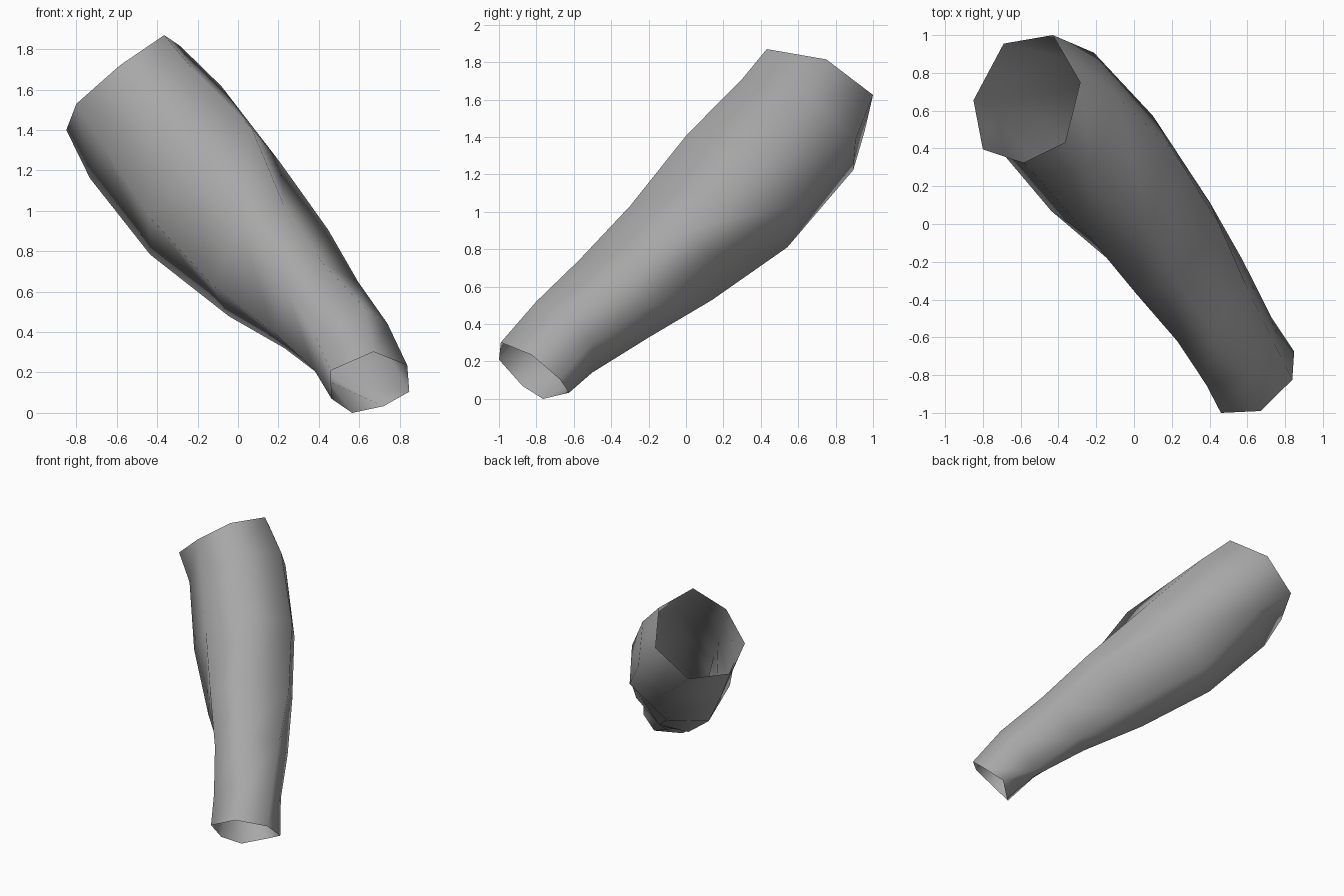
import bpy, bmesh
from mathutils import Vector

# Local frame of the sleeve: ACROSS and UP span a section, ALONG runs wrist to elbow
ALONG = Vector((-0.504, 0.607, 0.616)).normalized()
ACROSS = Vector((0.769, 0.639, 0.0)).normalized()
UP = ACROSS.cross(ALONG)

# Open rims at the two ends, seven corners each
WRIST_RIM = [(.46, -1.0, .21), (.67, -.99, .302), (.838, -.825, .235),
             (.848, -.675, .105), (.72, -.625, .033), (.565, -.765, .0),
             (.463, -.875, .07)]
ELBOW_RIM = [(-.585, .325, 1.72), (-.365, .432, 1.87), (-.285, .75, 1.815),
             (-.43, 1.0, 1.625), (-.69, .955, 1.43), (-.85, .655, 1.40),
             (-.80, .395, 1.53)]

# Sections between them: (distance along, tilt, outline as across/up pairs)
SECTIONS = [
    (-0.48, 0.0, [(-.25, .85), (-.03, 1.035), (.17, .935), (.243, .765),
                  (.08, .553), (-.03, .575), (-.152, .643)]),
    (-0.10, 0.0, [(-.22, .886), (-.043, 1.02), (.248, .90), (.32, .71),
                  (.15, .495), (-.013, .484), (-.137, .585)]),
    (0.34, 0.0, [(-.227, .905), (-.018, 1.043), (.35, .885), (.382, .71),
                 (.197, .406), (-.012, .342), (-.223, .54)]),
    (0.87, 0.10, [(-.226, .90), (.054, 1.137), (.408, .876), (.443, .58),
                  (.185, .30), (-.122, .289), (-.293, .56)]),
    (1.41, 0.17, [(-.234, .912), (.014, 1.115), (.362, .927), (.416, .58),
                  (.235, .369), (-.178, .341), (-.296, .622)]),
]


def section_points(along, tilt, outline):
    return [ACROSS * u + UP * v + ALONG * (along + tilt * (u - v + 0.75))
            for u, v in outline]


# Loft rim to rim into a tube that is open at both ends
bm = bmesh.new()
loops = [WRIST_RIM] + [section_points(*s) for s in SECTIONS] + [ELBOW_RIM]
rings = [[bm.verts.new(p) for p in loop] for loop in loops]
for low, high in zip(rings, rings[1:]):
    for i in range(7):
        j = (i + 1) % 7
        bm.faces.new((low[i], low[j], high[j], high[i])).smooth = True
bmesh.ops.recalc_face_normals(bm, faces=bm.faces)

mesh = bpy.data.meshes.new("forearm_sleeve")
bm.to_mesh(mesh)
bm.free()

# Single plain grey
grey = bpy.data.materials.new("plain grey")
grey.diffuse_color = (0.39, 0.39, 0.39, 1)
mesh.materials.append(grey)
bpy.context.collection.objects.link(bpy.data.objects.new("forearm_sleeve", mesh))
